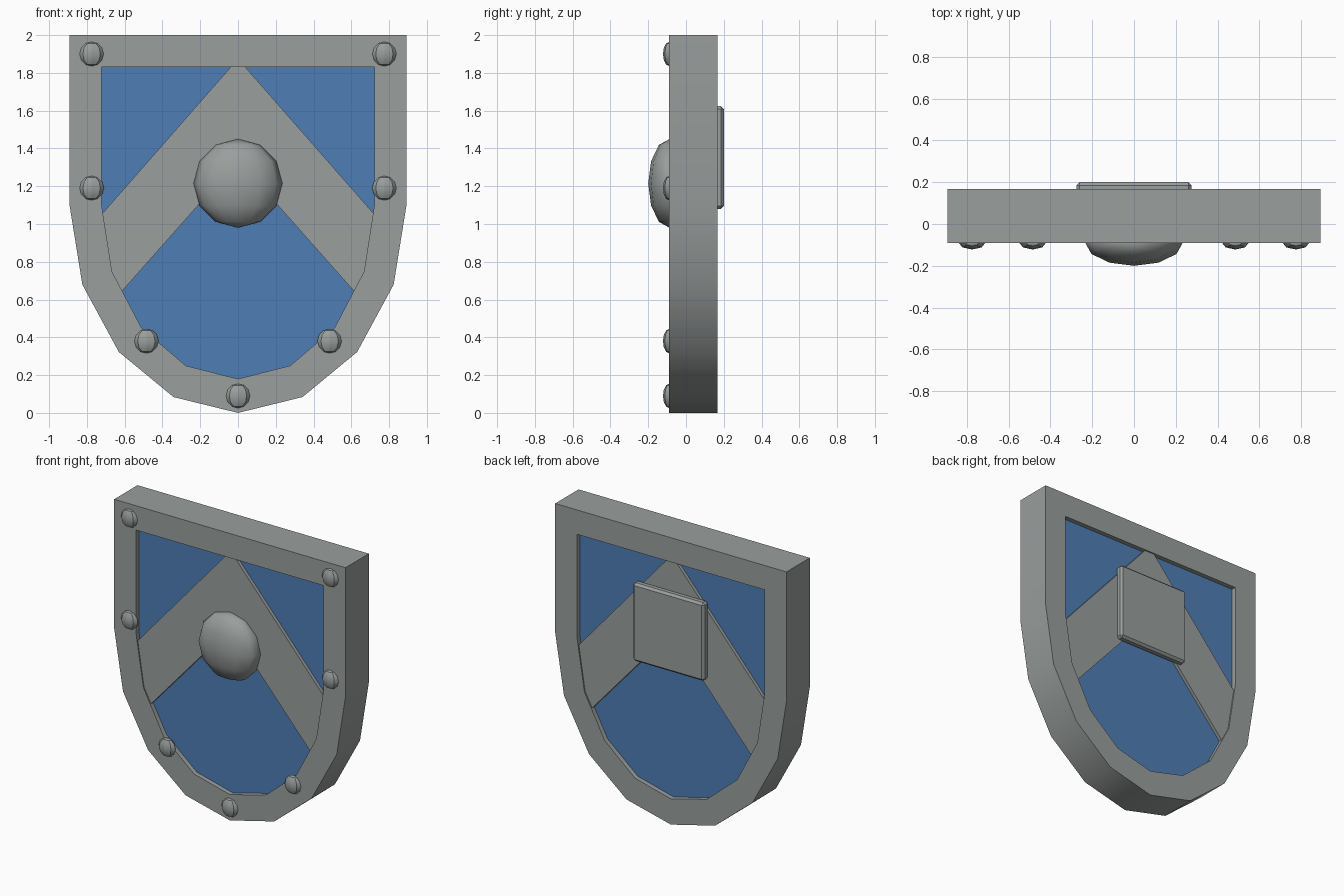
import bpy, bmesh, math

if "Cube" in bpy.data.objects:
    bpy.data.objects.remove(bpy.data.objects["Cube"])


def material(name, rgb):
    m = bpy.data.materials.new(name)
    m.diffuse_color = (*rgb, 1)
    m.use_nodes = True
    m.node_tree.nodes["Principled BSDF"].inputs["Base Color"].default_value = m.diffuse_color
    return m


STEEL = material("steel grey", (0.32, 0.345, 0.34))
BLUE = material("field blue", (0.078, 0.21, 0.46))


def smooth(ob, angle):
    bpy.ops.object.select_all(action='DESELECT')
    ob.select_set(True)
    bpy.context.view_layer.objects.active = ob
    bpy.ops.object.shade_smooth_by_angle(angle=math.radians(angle))


def finish(bm, name, mat, angle=30):
    bmesh.ops.recalc_face_normals(bm, faces=bm.faces)
    me = bpy.data.meshes.new(name)
    bm.to_mesh(me)
    bm.free()
    ob = bpy.data.objects.new(name, me)
    bpy.context.collection.objects.link(ob)
    me.materials.append(mat)
    smooth(ob, angle)
    return ob


def outline(a, b, top, zc=1.1):
    """Heater shield: straight sides with a half-ellipse below."""
    arc = [(a * math.cos(i * math.pi / 8), zc - b * math.sin(i * math.pi / 8)) for i in range(9)]
    return [(a, top)] + arc + [(-a, top)]


def slab(name, pts, y0, y1, mat):
    bm = bmesh.new()
    f = bm.faces.new([bm.verts.new((x, y0, z)) for x, z in pts])
    r = bmesh.ops.extrude_face_region(bm, geom=[f])
    for v in r["geom"]:
        if isinstance(v, bmesh.types.BMVert):
            v.co.y = y1
    return finish(bm, name, mat)


def dome(name, x, y, z, r, depth, segs, rings, angle):
    bm = bmesh.new()
    bmesh.ops.create_uvsphere(bm, u_segments=segs, v_segments=rings, radius=1)
    ob = finish(bm, name, STEEL, angle)
    for v in ob.data.vertices:
        v.co = (x + v.co.x * r, y + v.co.y * depth, z + v.co.z * r)
    return ob


FRONT, BACK = -0.09, 0.167

# Rim: closed ring between outer and inner outline
outer, inner = outline(0.892, 1.1, 2.0), outline(0.722, 0.92, 1.83)
bm = bmesh.new()
loops = [[bm.verts.new((x, y, z)) for x, z in pts]
         for pts, y in ((outer, FRONT), (outer, BACK), (inner, BACK), (inner, FRONT))]
n = len(outer)
for k in range(4):
    p, q = loops[k], loops[(k + 1) % 4]
    for i in range(n):
        j = (i + 1) % n
        bm.faces.new((p[i], p[j], q[j], q[i]))
finish(bm, "rim", STEEL)

# Blue field panel, recessed on both sides
slab("field_panel", outline(0.78, 0.98, 1.9), -0.058, 0.135, BLUE)

# Chevron band, its ends hidden inside the rim
half = [(0.78, 0.985), (0.68, 0.57)]
slab("chevron", [(0, 1.875)] + half + [(0, 1.337)] + [(-x, z) for x, z in reversed(half)],
     -0.082, 0.158, STEEL)

# Central boss
dome("boss", 0, -0.087, 1.215, 0.235, 0.113, 12, 6, 40)

# Rivets
rivets = [(s * x, z) for x, z in ((0.775, 1.9), (0.775, 1.19), (0.485, 0.38)) for s in (-1, 1)]
for x, z in rivets + [(0, 0.09)]:
    dome("rivet", x, -0.088, z, 0.065, 0.034, 8, 6, 30)

# Bevelled grip plate on the back
bm = bmesh.new()
bmesh.ops.create_cube(bm, size=1)
for v in bm.verts:
    v.co = (v.co.x * 0.55, 0.17 + v.co.y * 0.06, 1.352 + v.co.z * 0.545)
bmesh.ops.bevel(bm, geom=bm.edges[:], offset=0.015, segments=1, affect='EDGES')
finish(bm, "back_plate", STEEL)
